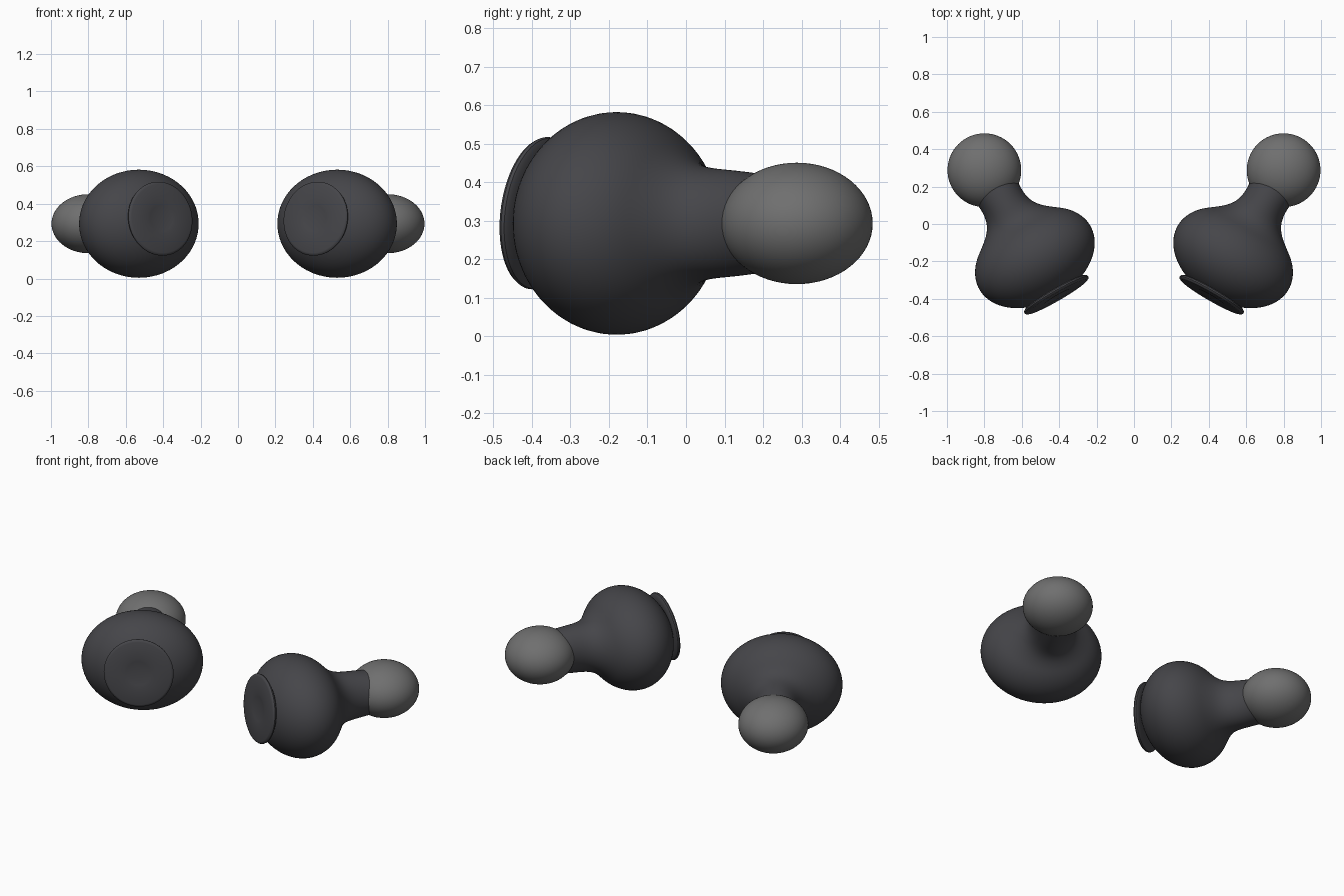
import bpy, bmesh
from math import sin, cos, pi, radians, sqrt
from mathutils import Matrix, Vector
from mathutils.geometry import interpolate_bezier

cube = bpy.data.objects.get("Cube")
if cube:
    bpy.data.objects.remove(cube)


def material(name, color):
    m = bpy.data.materials.new(name)
    m.use_nodes = True
    m.diffuse_color = (*color, 1)
    m.node_tree.nodes["Principled BSDF"].inputs["Base Color"].default_value = (*color, 1)
    return m


charcoal = material("charcoal shell", (0.06, 0.06, 0.067))
rubber = material("grey rubber", (0.16, 0.16, 0.16))

SEGMENTS = 64
CENTRE = Vector((0.53, -0.18, 0.293))
WIDE, TALL, DEEP = 0.342, 0.289, 0.241      # half sizes of the shell
TIP_OFFSET = 0.54                           # tip centre along the bud axis


def loft(name, sections, mat, side, tilt=0.0):
    """Stack elliptical sections (distance, half width, half height) on the bud axis."""
    bm = bmesh.new()
    rings = []
    for d, w, h in sections:
        rings.append([bm.verts.new((w * cos(2 * pi * i / SEGMENTS), d,
                                    h * sin(2 * pi * i / SEGMENTS)))
                      for i in range(SEGMENTS)])
    for a, b in zip(rings, rings[1:]):
        for i in range(SEGMENTS):
            j = (i + 1) % SEGMENTS
            bm.faces.new((a[i], a[j], b[j], b[i]))
    bm.faces.new(rings[0])
    bm.faces.new(rings[-1])
    place = (Matrix.Translation(CENTRE) @ Matrix.Rotation(radians(-30), 4, 'Z')
             @ Matrix.Rotation(tilt, 4, 'X'))
    bm.transform(Matrix.Diagonal((side, 1, 1, 1)) @ place)
    finish(name, bm, mat)


def finish(name, bm, mat):
    bmesh.ops.recalc_face_normals(bm, faces=bm.faces)
    mesh = bpy.data.meshes.new(name)
    bm.to_mesh(mesh)
    bm.free()
    mesh.materials.append(mat)
    obj = bpy.data.objects.new(name, mesh)
    bpy.context.collection.objects.link(obj)
    bpy.ops.object.select_all(action='DESELECT')
    obj.select_set(True)
    bpy.context.view_layer.objects.active = obj
    bpy.ops.object.shade_smooth_by_angle(angle=radians(40))


def shell_sections():
    """Squashed ball, flat under the plate, flowing into a round neck."""
    start, end = -0.222, 0.165
    a0, a1 = -1.17, 0.7545
    ball = []
    for i in range(29):
        a = a0 + (a1 - a0) * i / 28
        ball.append((DEEP * sin(a), WIDE * cos(a), TALL * cos(a)))

    def fillet(r0, r1, r2):
        pts = [Vector((end, r0, 0)), Vector((0.24, r1, 0)),
               Vector((0.27, r2, 0)), Vector((0.43, 0.128, 0))]
        return interpolate_bezier(*pts, 24)

    root = sqrt(1 - (end / DEEP) ** 2)
    wide = fillet(WIDE * root, 0.149, 0.105)
    tall = fillet(TALL * root, 0.126, 0.152)
    return ball + [(w.x, w.y, t.y) for w, t in zip(wide, tall)][1:]


# Outer plate: rounded rim and a shallow central dimple
plate_profile = [(-0.214, 0.15), (-0.217, 0.185), (-0.224, 0.195), (-0.232, 0.197),
                 (-0.239, 0.193), (-0.243, 0.183), (-0.244, 0.085), (-0.242, 0.07),
                 (-0.239, 0.045), (-0.238, 0.01)]
plate = [(d, r, r * 1.01) for d, r in plate_profile]

for side, label in ((1, "left"), (-1, "right")):
    loft(label + "_shell", shell_sections(), charcoal, side)
    loft(label + "_plate", plate, charcoal, side, radians(-6.6))

    # Soft ear tip, slightly flattened
    bm = bmesh.new()
    bmesh.ops.create_uvsphere(bm, u_segments=64, v_segments=32, radius=0.197)
    bmesh.ops.scale(bm, vec=(1, 1, 0.8), verts=bm.verts)
    tip = CENTRE + TIP_OFFSET * Vector((0.5, sqrt(3) / 2, 0))
    bmesh.ops.translate(bm, vec=(side * tip.x, tip.y, tip.z), verts=bm.verts)
    finish(label + "_ear_tip", bm, rubber)
